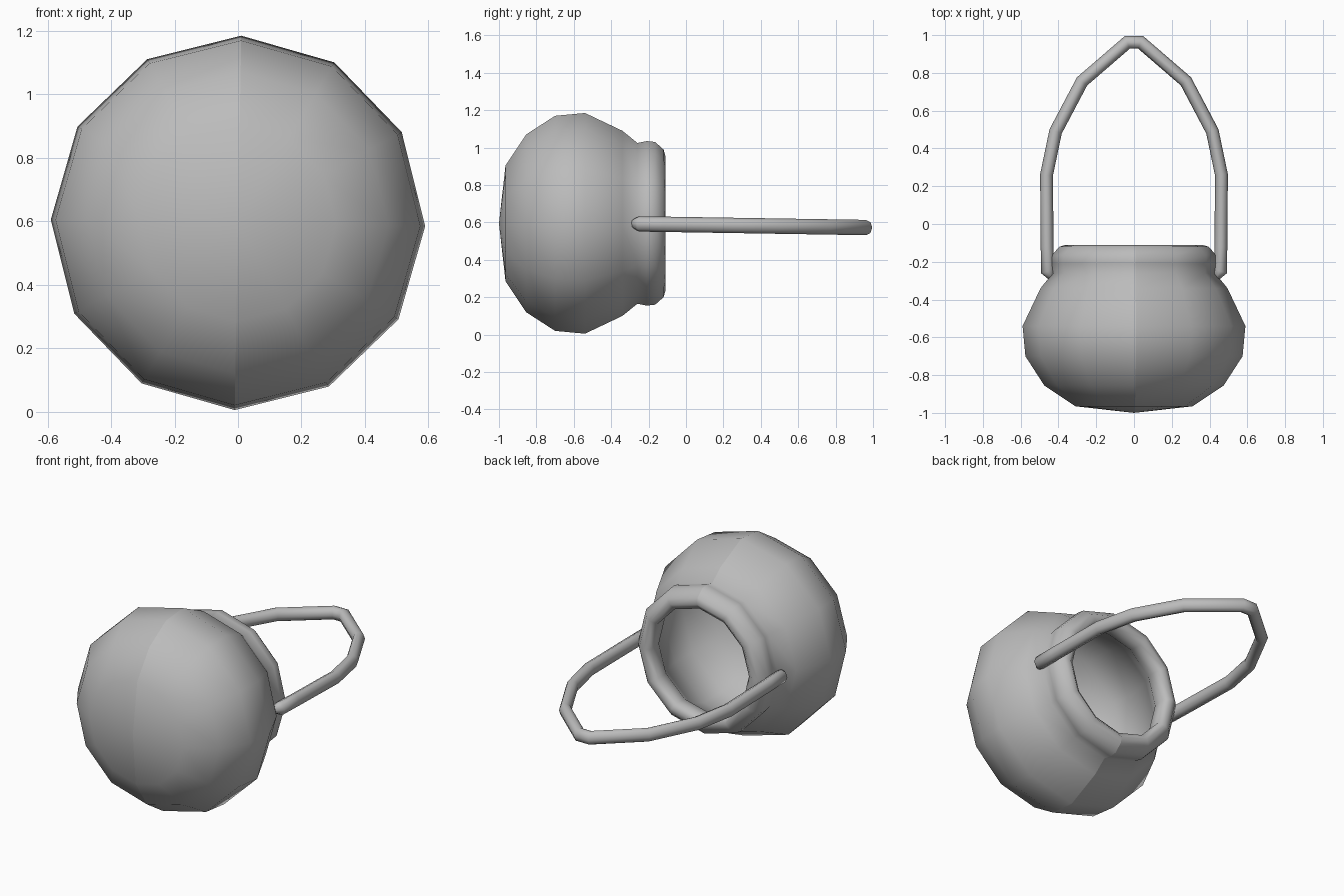
import bpy, bmesh, math
from mathutils import Vector, Matrix

cube = bpy.data.objects.get("Cube")
if cube:
    bpy.data.objects.remove(cube)

# One plain grey for the whole pot
grey = bpy.data.materials.new("iron grey")
grey.use_nodes = True
colour = (0.5, 0.5, 0.5, 1)
grey.diffuse_color = colour
grey.node_tree.nodes["Principled BSDF"].inputs["Base Color"].default_value = colour

SIDES = 12
CENTRE_Z = 0.595


def finish(name, bm):
    bmesh.ops.recalc_face_normals(bm, faces=bm.faces)
    for f in bm.faces:
        f.smooth = True
    mesh = bpy.data.meshes.new(name)
    bm.to_mesh(mesh)
    bm.free()
    mesh.materials.append(grey)
    obj = bpy.data.objects.new(name, mesh)
    bpy.context.collection.objects.link(obj)
    return obj


# Pot: (y, radius) outline from the outer base, over the rolled rim, to the inner base
outline = [(-1.0, 0), (-0.965, 0.31), (-0.855, 0.475), (-0.70, 0.575), (-0.54, 0.59),
           (-0.34, 0.495), (-0.26, 0.43), (-0.21, 0.44), (-0.165, 0.435), (-0.12, 0.395),
           (-0.11, 0.36), (-0.135, 0.325), (-0.22, 0.335), (-0.34, 0.43), (-0.54, 0.53),
           (-0.70, 0.52), (-0.83, 0.42), (-0.92, 0.27), (-0.95, 0)]
bm = bmesh.new()
verts = [bm.verts.new((0, y, r)) for y, r in outline]
edges = [bm.edges.new(pair) for pair in zip(verts, verts[1:])]
bmesh.ops.spin(bm, geom=verts + edges, cent=(0, 0, 0), axis=(0, 1, 0),
               angle=math.tau, steps=SIDES, use_duplicate=False)
bmesh.ops.remove_doubles(bm, verts=bm.verts, dist=0.001)
# Hard seam where the two halves meet
for e in bm.edges:
    if all(abs(v.co.x) < 0.001 for v in e.verts):
        e.smooth = False
bmesh.ops.transform(bm, verts=bm.verts, matrix=Matrix.Translation((0, 0, CENTRE_Z))
                    @ Matrix.Rotation(math.radians(1), 4, 'Y'))
finish("pot", bm)

# Handle: a round tube bent into a pointed arch, its ends sunk in the neck
half = [(0.43, -0.29), (0.458, -0.25), (0.46, -0.12), (0.463, 0.26), (0.415, 0.49),
        (0.275, 0.755), (0.035, 0.962)]
path = [Vector((x, y, 0.588 - 0.016 * y)) for x, y in half]
path += [Vector((-p.x, p.y, p.z)) for p in reversed(path)]
bm = bmesh.new()
up = Vector((0, 0, 1))
rings = []
for i, p in enumerate(path):
    ahead = (path[min(i + 1, len(path) - 1)] - p).normalized()
    behind = (p - path[max(i - 1, 0)]).normalized()
    across = (ahead + behind).normalized().cross(up).normalized()
    stretch = 1 / max(0.8, math.cos(ahead.angle(behind, 0) / 2)) if 0 < i < len(path) - 1 else 0.5
    rings.append([bm.verts.new(p + 0.034 * stretch * math.cos(a) * across
                               + 0.041 * min(stretch, 1) * math.sin(a) * up)
                  for a in (math.tau * k / 8 for k in range(8))])
for a, b in zip(rings, rings[1:]):
    for k in range(8):
        n = (k + 1) % 8
        bm.faces.new((a[k], a[n], b[n], b[k]))
for end in (rings[0], rings[-1]):
    bm.faces.new(end)
finish("handle", bm)
